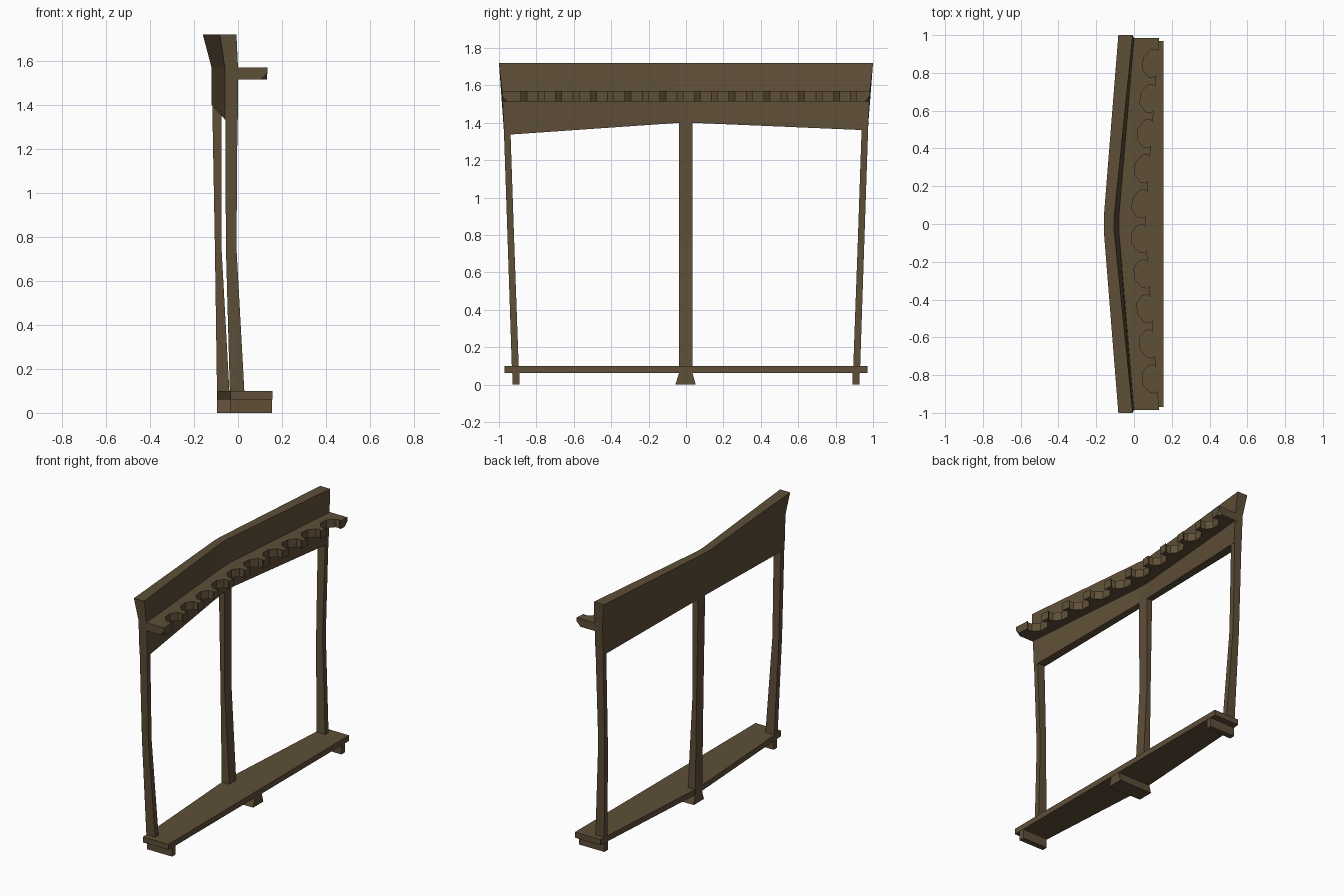
import bpy, bmesh
from mathutils import Vector

if "Cube" in bpy.data.objects:
    bpy.data.objects.remove(bpy.data.objects["Cube"])

wood = bpy.data.materials.new("dark brown wood")
wood.diffuse_color = (0.112, 0.077, 0.039, 1)
wood.use_nodes = True
wood.node_tree.nodes["Principled BSDF"].inputs["Base Color"].default_value = wood.diffuse_color


def finish(name, bm):
    bmesh.ops.recalc_face_normals(bm, faces=bm.faces)
    me = bpy.data.meshes.new(name)
    bm.to_mesh(me)
    bm.free()
    me.materials.append(wood)
    ob = bpy.data.objects.new(name, me)
    bpy.context.collection.objects.link(ob)


def loft(sections):
    """Skin a list of matching closed sections and cap both ends."""
    bm = bmesh.new()
    rings = [[bm.verts.new(p) for p in s] for s in sections]
    n = len(rings[0])
    for a, b in zip(rings, rings[1:]):
        for i in range(n):
            j = (i + 1) % n
            bm.faces.new((a[i], a[j], b[j], b[i]))
    bm.faces.new(rings[0])
    bm.faces.new(rings[-1])
    return bm


def slab(outline, z0, z1):
    return loft([[(x, y, z) for x, y in outline] for z in (z0, z1)])


HALF = 0.035  # half width of the flat middle of the bent parts


def bend(y, mid, end, reach=0.98):
    t = max(0, abs(y) - HALF) / (reach - HALF)
    return mid + (end - mid) * t


# header board: bent in the middle, flared outward at the top
def header_section(s, mid, zb):
    y = [s * HALF] * 3 if mid else [s * 0.972, s * 0.983, s * 1.0]
    if mid:
        xs = [(-0.12, -0.075), (-0.12, -0.08), (-0.16, -0.105)]
    else:
        xs = [(-0.06, 0.0), (-0.06, 0.0), (-0.083, -0.007)]
    z = [zb, 1.57, 1.72]
    left = [(xs[i][0], y[i], z[i]) for i in range(3)]
    right = [(xs[i][1], y[i], z[i]) for i in (2, 1, 0)]
    return left + right


finish("header_board", loft([header_section(-1, False, 1.335), header_section(-1, True, 1.4),
                             header_section(1, True, 1.4), header_section(1, False, 1.36)]))

# notched holder ledge
front = lambda y: bend(y, 0.06, 0.133)
outline = [(front(-0.985), -0.985)]
notch = [(0, -0.062), (-0.014, -0.075), (-0.042, -0.07), (-0.075, -0.03),
         (-0.075, 0.03), (-0.042, 0.07), (-0.014, 0.075), (0, 0.062)]
for i in range(10):
    c = -0.82 + 0.1855 * i
    outline += [(front(c + dy) + dx, c + dy) for dx, dy in notch]
outline += [(front(0.985), 0.985)]
outline += [(bend(y, -0.1, -0.02), y) for y in (0.985, HALF, -HALF, -0.985)]
bm = slab(outline, 1.515, 1.57)
for s in (-1, 1):  # clipped lower outer corners
    cut = bmesh.ops.bisect_plane(bm, geom=bm.verts[:] + bm.edges[:] + bm.faces[:],
                                 plane_co=Vector((0.133, s * 0.985, 1.545)),
                                 plane_no=Vector((1, s, -1)), clear_outer=True)
    bmesh.ops.holes_fill(bm, edges=[e for e in bm.edges if e.is_boundary])
finish("holder_ledge", bm)


# posts: rows are z, back x, front x, y min, y max
def post(name, rows):
    finish(name, loft([[(a, c, z), (b, c, z), (b, d, z), (a, d, z)] for z, a, b, c, d in rows]))


for s, name in ((-1, "left_post"), (1, "right_post")):
    rows = []
    for z, a, b, inner, outer in ((0.06, -0.036, 0.031, 0.893, 0.93),
                                  (0.75, -0.055, -0.007, 0.918, 0.953),
                                  (1.4, -0.058, -0.002, 0.94, 0.975)):
        lo, hi = sorted((s * inner, s * outer))
        rows.append((z, a, b, lo, hi))
    post(name, rows)
post("middle_post", [(0.06, -0.095, -0.037, -0.038, 0.036),
                     (0.75, -0.105, -0.075, -0.038, 0.036),
                     (1.45, -0.118, -0.074, -0.038, 0.036)])

# base shelf: straight front, bent back
finish("base_shelf", slab([(0.156, -0.97), (0.156, 0.97), (-0.035, 0.97), (-0.094, HALF),
                           (-0.094, -HALF), (-0.035, -0.97)], 0.062, 0.1))

# feet
for s, name in ((-1, "left_foot"), (1, "right_foot")):
    finish(name, slab([(-0.036, s * 0.89), (0.154, s * 0.89), (0.154, s * 0.928),
                       (-0.036, s * 0.928)], 0, 0.065))
post("middle_foot", [(0, -0.095, 0.154, -0.057, 0.052), (0.065, -0.095, 0.154, -0.036, 0.034)])
